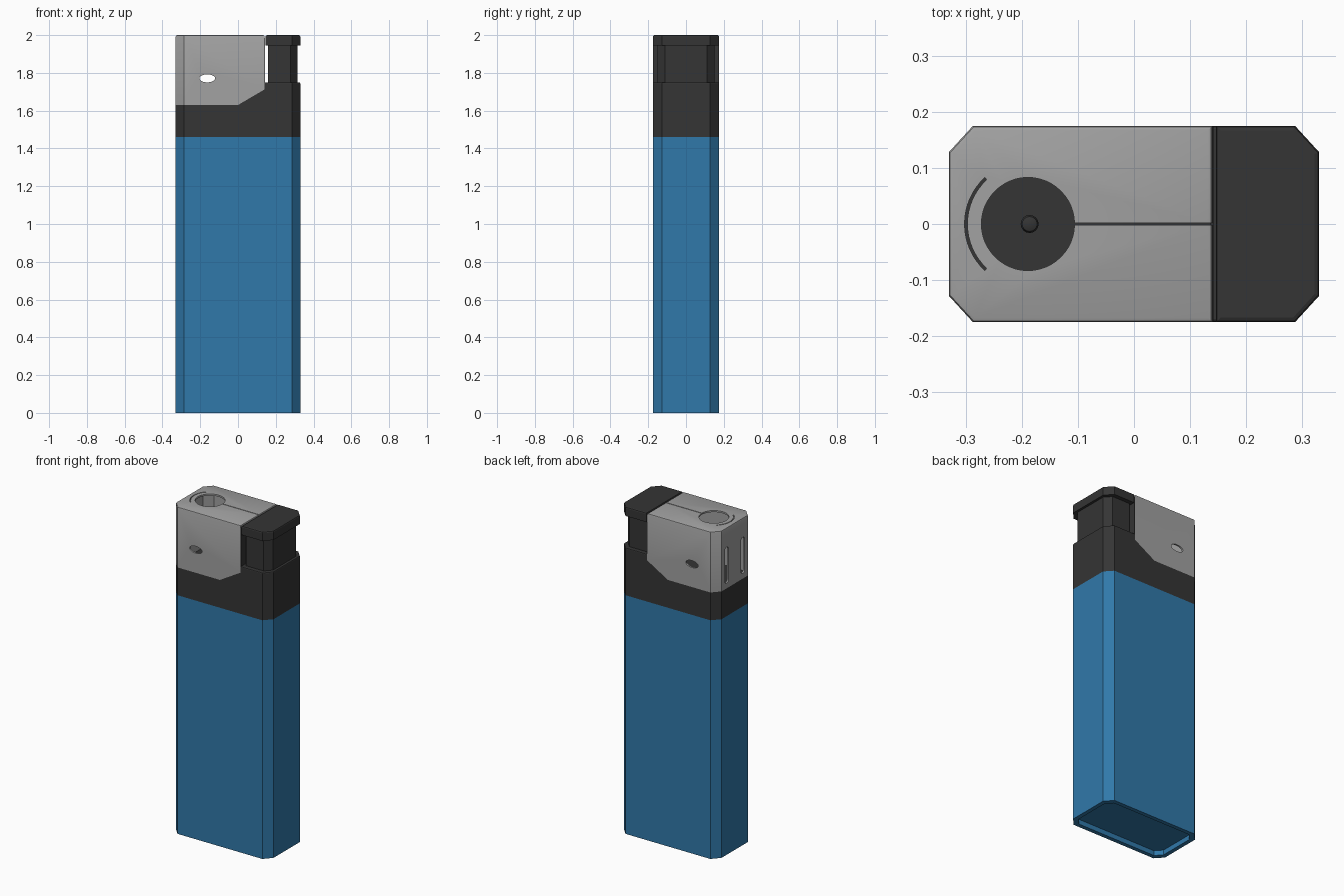
import bpy, bmesh, math

if "Cube" in bpy.data.objects:
    bpy.data.objects.remove(bpy.data.objects["Cube"])


def material(name, rgb):
    m = bpy.data.materials.new(name)
    m.diffuse_color = (*rgb, 1)
    m.use_nodes = True
    m.node_tree.nodes["Principled BSDF"].inputs["Base Color"].default_value = m.diffuse_color
    return m


BLUE = material("blue_plastic", (0.03, 0.19, 0.40))
BLACK = material("black_plastic", (0.035, 0.035, 0.035))
METAL = material("grey_metal", (0.36, 0.36, 0.36))


def outline(x0, x1, hy, cx=0.043, cy=0.047, left=True, right=True):
    """Rectangle with chamfered corners on the chosen ends, counter-clockwise."""
    r = [(x1 - cx, -hy), (x1, cy - hy), (x1, hy - cy), (x1 - cx, hy)] if right else [(x1, -hy), (x1, hy)]
    l = [(x0 + cx, hy), (x0, hy - cy), (x0, cy - hy), (x0 + cx, -hy)] if left else [(x0, hy), (x0, -hy)]
    return r + l


def prism(name, pts, lo, hi, mat=None, axis="z", top_bevel=0.0, both=False):
    """Extrude a 2D outline between lo and hi along an axis."""
    place = {"z": lambda p, h: (p[0], p[1], h),
             "y": lambda p, h: (p[0], h, p[1]),
             "x": lambda p, h: (h, p[0], p[1])}[axis]
    bm = bmesh.new()
    a = [bm.verts.new(place(p, lo)) for p in pts]
    b = [bm.verts.new(place(p, hi)) for p in pts]
    n = len(pts)
    bm.faces.new(a)
    bm.faces.new(b)
    for i in range(n):
        bm.faces.new((a[i], a[(i + 1) % n], b[(i + 1) % n], b[i]))
    bmesh.ops.recalc_face_normals(bm, faces=bm.faces)
    if top_bevel:
        edges = [e for e in bm.edges if all(v in b for v in e.verts)
                 or (both and all(v in a for v in e.verts))]
        bmesh.ops.bevel(bm, geom=edges, offset=top_bevel, segments=2, profile=0.5, affect="EDGES")
    me = bpy.data.meshes.new(name)
    bm.to_mesh(me)
    bm.free()
    ob = bpy.data.objects.new(name, me)
    bpy.context.collection.objects.link(ob)
    if mat:
        me.materials.append(mat)
    return ob


def cut(ob, cutter):
    """Subtract a cutter, then throw the cutter away."""
    cutter.hide_render = True
    mod = ob.modifiers.new("cut", "BOOLEAN")
    mod.operation, mod.solver, mod.object = "DIFFERENCE", "EXACT", cutter
    bpy.context.view_layer.objects.active = ob
    bpy.ops.object.modifier_apply(modifier=mod.name)
    bpy.data.objects.remove(cutter)


def ellipse(cx, cy, rx, ry, n=32):
    return [(cx + rx * math.cos(2 * math.pi * i / n), cy + ry * math.sin(2 * math.pi * i / n)) for i in range(n)]


def box(x0, x1, y0, y1):
    return [(x0, y0), (x1, y0), (x1, y1), (x0, y1)]


# fuel tank with a recessed base
tank = prism("fuel_tank", outline(-0.33, 0.33, 0.175), 0, 1.46, BLUE)
cut(tank, prism("base_cutter", outline(-0.305, 0.305, 0.15, 0.036, 0.04), -0.1, 0.03))

# collar, stepped and sloped where the hood sits
collar = prism("collar", outline(-0.33, 0.33, 0.175), 1.46, 1.75, BLACK, top_bevel=0.006)
cut(collar, prism("step_cutter", [(-0.5, 1.63), (0, 1.63), (0.14, 1.712), (0.14, 1.9), (-0.5, 1.9)],
                  -0.3, 0.3, axis="y"))

# metal hood: thin shell, open below and towards the button
hood = prism("hood", outline(-0.33, 0.14, 0.175, right=False), 1.63, 2.0, METAL, top_bevel=0.008)
cut(hood, prism("cavity_cutter", outline(-0.32, 0.3, 0.165, right=False), 1.5, 1.99))
cut(hood, prism("slope_cutter", [(-0.07, 1.589), (0.21, 1.753), (0.21, 1.5), (-0.07, 1.5)], -0.3, 0.3, axis="y"))
cut(hood, prism("flame_hole_cutter", ellipse(-0.189, 0, 0.083, 0.083, 48), 1.95, 2.1))
cut(hood, prism("air_hole_cutter", ellipse(-0.163, 1.771, 0.042, 0.021), -0.3, 0.3, axis="y"))
cut(hood, prism("seam_cutter", box(-0.12, 0.2, -0.002, 0.002), 1.95, 2.1))
arc = [math.radians(133 + 94 * i / 16) for i in range(17)]
ring = [(-0.189 + r * math.cos(t), r * math.sin(t))
        for r, ts in ((0.113, arc), (0.108, arc[::-1])) for t in ts]
cut(hood, prism("arc_slit_cutter", ring, 1.95, 2.1))
for y in (-0.078, 0.078):
    slot = [(y + 0.018 * math.cos(a), z + 0.018 * math.sin(a))
            for z, start in ((1.865, 0), (1.68, math.pi))
            for a in (start + math.pi * i / 8 for i in range(9))]
    cut(hood, prism("vent_cutter", slot, -0.4, -0.29, axis="x"))

# plate closing the end of the hood
prism("end_plate", box(-0.174, 0.174, 1.70, 1.985), 0.136, 0.142, BLACK, axis="x")

# push button: inset stem and overhanging cap
prism("button_stem", outline(0.158, 0.315, 0.15, 0.036, 0.04, left=False), 1.72, 1.96, BLACK)
prism("button_cap", outline(0.146, 0.33, 0.175, left=False), 1.945, 2.0, BLACK, top_bevel=0.008)

# gas nozzle under the flame hole
nozzle = prism("gas_nozzle", ellipse(-0.186, 0, 0.016, 0.016, 16), 1.62, 1.70, BLACK, top_bevel=0.009)

for ob in (hood, nozzle):
    bpy.ops.object.select_all(action="DESELECT")
    ob.select_set(True)
    bpy.context.view_layer.objects.active = ob
    bpy.ops.object.shade_smooth_by_angle(angle=math.radians(30))
